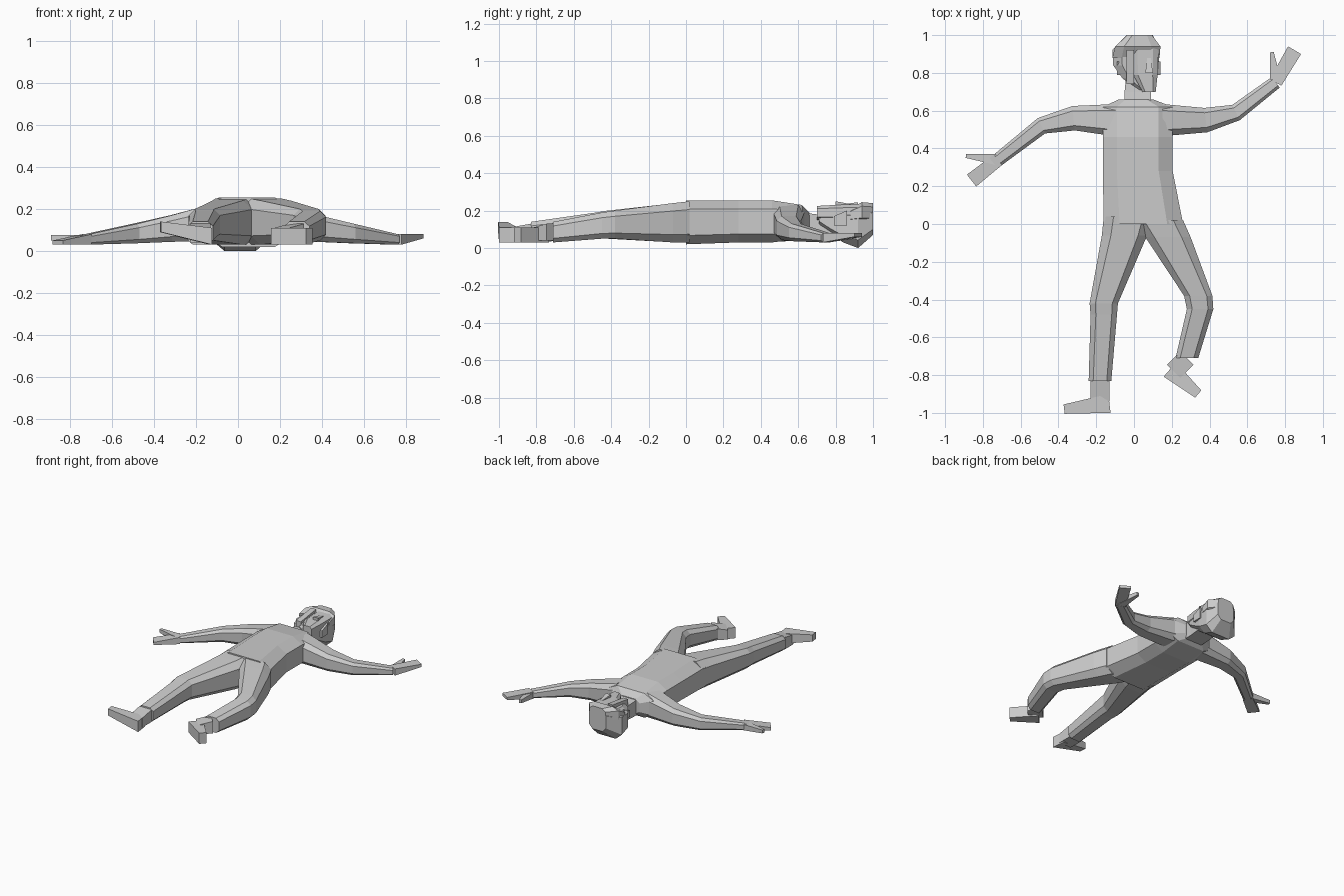
import bpy, bmesh
from mathutils import Vector

if "Cube" in bpy.data.objects:
    bpy.data.objects.remove(bpy.data.objects["Cube"])

grey = bpy.data.materials.new("plain_grey")
grey.use_nodes = True
grey.diffuse_color = (0.6, 0.6, 0.6, 1)
shader = grey.node_tree.nodes["Principled BSDF"]
shader.inputs["Base Color"].default_value = grey.diffuse_color


def sample(values, t):
    """Read a constant, or a list spread evenly along a part, at fraction t."""
    if isinstance(values, (int, float)):
        return values
    place = t * (len(values) - 1)
    i = min(int(place), len(values) - 2)
    return values[i] + (values[i + 1] - values[i]) * (place - i)


def heading(path, i):
    """Plan direction at a joint, halving the bend between its two bones."""
    total = Vector((0, 0))
    if i > 0:
        total += (path[i] - path[i - 1]).normalized()
    if i < len(path) - 1:
        total += (path[i + 1] - path[i]).normalized()
    return total.normalized()


def outline(bevel):
    """Unit cross-section: a box, or a box with its corners cut off."""
    if bevel == 0:
        return [(-1, 0), (-1, 1), (1, 1), (1, 0)]
    half = [(1, 1 - bevel), (1, bevel), (1 - 2 * bevel, 0)]
    crown = (1 - 2 * bevel, 1)
    left = [(-u, v) for u, v in reversed(half)]
    return left + [(-crown[0], 1), crown] + half


def loft(name, joints, width, floor, top, bevel=0, level=False):
    """Skin a part along plan joints; level keeps every section facing y."""
    path = [Vector(joint) for joint in joints]
    bm = bmesh.new()
    rings = []
    for i, centre in enumerate(path):
        t = i / (len(path) - 1)
        along = heading(path, i)
        across = Vector((1, 0)) if level else Vector((-along.y, along.x))
        across *= sample(width, t) / 2
        low, high = sample(floor, t), sample(top, t)
        ring = []
        for u, v in outline(bevel):
            spot = centre + across * u
            ring.append(bm.verts.new((spot.x, spot.y, low + (high - low) * v)))
        rings.append(ring)
    for ring, following in zip(rings, rings[1:]):
        for i in range(len(ring)):
            bm.faces.new((ring[i - 1], ring[i], following[i], following[i - 1]))
    bm.faces.new(rings[0])
    bm.faces.new(rings[-1])
    bmesh.ops.recalc_face_normals(bm, faces=bm.faces)
    mesh = bpy.data.meshes.new(name)
    bm.to_mesh(mesh)
    bm.free()
    mesh.materials.append(grey)
    part = bpy.data.objects.new(name, mesh)
    bpy.context.collection.objects.link(part)


def arm(side, shoulder, upper_arm, elbow, wrist, fingertip, thumb_tip, tip_lift):
    """Tapering sleeve, flat hand and separate thumb."""
    loft(side + "_arm", [shoulder, upper_arm, elbow, wrist],
         width=[.17, .13, .09, .07], floor=[.05, .03], top=[.23, .17, .13, .08],
         bevel=.2)
    loft(side + "_hand", [wrist, fingertip],
         width=[.07, .08], floor=[.03, .03 + tip_lift], top=[.08, .05 + tip_lift])
    loft(side + "_thumb", [wrist, thumb_tip],
         width=[.06, .02], floor=[.03, .05], top=.075)


def leg(side, waist, hip, knee, shin, cuff, ankle, heel, toe, toe_lift):
    """Trouser leg, narrower ankle and turned-out shoe."""
    loft(side + "_leg", [waist, hip, knee, shin, cuff],
         width=[.26, .24, .15, .14, .12], floor=[.03, .03, .05, .05, .03],
         top=[.25, .24, .2, .19, .14], bevel=.2, level=True)
    loft(side + "_ankle", [cuff, ankle], width=.1, floor=.04, top=[.13, .11])
    loft(side + "_shoe", [heel, toe], width=[.1, .05],
         floor=[.03, .03 + toe_lift], top=[.11, .11 + toe_lift / 2])


# Torso and neck
loft("torso", [(.05, 0), (.02, .28), (.02, .46), (.02, .62), (.01, .66)],
     width=[.42, .37, .37, .37, .18], floor=[.02, .03, .03, .05, .08],
     top=[.255, .255, .255, .23, .19], bevel=.2, level=True)
loft("neck", [(.02, .62), (.02, .7), (.03, .8)],
     width=.14, floor=.07, top=[.19, .17], level=True)

# Limbs in their sprawled pose
arm("left", shoulder=(.15, .55), upper_arm=(.38, .55), elbow=(.54, .59),
    wrist=(.75, .75), fingertip=(.85, .92), thumb_tip=(.73, .91), tip_lift=.03)
arm("right", shoulder=(-.1, .55), upper_arm=(-.32, .56), elbow=(-.49, .52),
    wrist=(-.72, .34), fingertip=(-.86, .23), thumb_tip=(-.89, .36), tip_lift=0)
leg("left", waist=(.13, .02), hip=(.18, -.07), knee=(.34, -.38),
    shin=(.35, -.45), cuff=(.28, -.71), ankle=(.21, -.78),
    heel=(.19, -.77), toe=(.34, -.9), toe_lift=0)
leg("right", waist=(-.03, .04), hip=(-.05, -.06), knee=(-.16, -.42),
    shin=(-.16, -.48), cuff=(-.18, -.83), ankle=(-.18, -.94),
    heel=(-.13, -.95), toe=(-.37, -.98), toe_lift=.06)

# Head turned slightly to its left, with face, hair and ears
loft("head", [(.07, .71), (.03, .77), (.01, .84), (.01, .92), (.03, 1)],
     width=[.08, .18, .24, .25, .14], floor=[.13, .08, .03, 0, .07],
     top=[.2, .22], bevel=.2, level=True)
loft("face", [(.08, .7), (.06, .79), (.06, .93)],
     width=[.07, .13, .14], floor=.15, top=[.225, .235], bevel=.2, level=True)
loft("nose", [(.08, .8), (.08, .88)], width=[.04, .02], floor=.2, top=[.25, .235])
loft("hair", [(.01, .88), (.02, .94), (.03, 1)],
     width=[.25, .24, .13], floor=.14, top=[.21, .245, .24], bevel=.2, level=True)
loft("sideburn", [(-.02, .74), (-.02, .92)], width=.04, floor=.13, top=[.22, .245])
for side, x in (("left", .12), ("right", -.07)):
    loft(side + "_ear", [(x, .79), (x, .86)], width=.04, floor=.12, top=[.17, .2])
